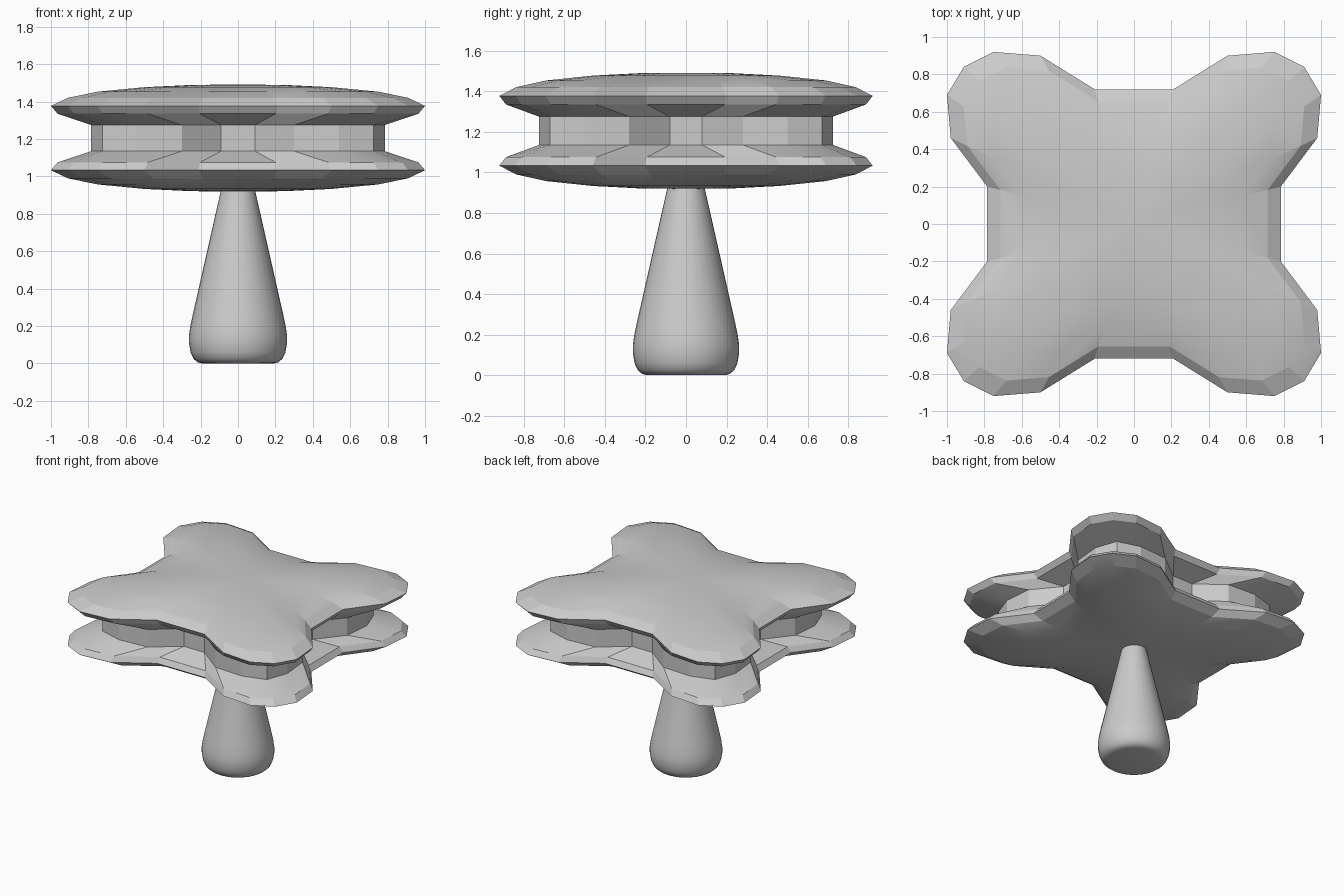
import bpy
import bmesh
import math

cube = bpy.data.objects.get("Cube")
if cube:
    bpy.data.objects.remove(cube)

grey = bpy.data.materials.new("plain grey")
grey.use_nodes = True
colour = (0.6, 0.6, 0.6, 1)
grey.diffuse_color = colour
grey.node_tree.nodes["Principled BSDF"].inputs["Base Color"].default_value = colour

# One quarter of the four-lobed outline, for the rim and for the narrow core
RIM = [(0.785, 0.2), (0.98, 0.46), (1.0, 0.69), (0.91, 0.84),
       (0.75, 0.92), (0.5, 0.9), (0.21, 0.72)]
CORE = [(0.6, 0.08), (0.765, 0.28), (0.785, 0.5), (0.725, 0.67),
        (0.54, 0.725), (0.3, 0.71), (0.09, 0.55)]


def full_outline(quarter):
    """Mirror a quarter outline into a closed counter-clockwise loop."""
    half = quarter + [(-x, y) for x, y in reversed(quarter)]
    return half + [(-x, -y) for x, y in half]


def scaled(points, s):
    return [(x * s, y * s) for x, y in points]


def loft(name, layers, angle):
    """Bridge (outline, height) layers from bottom to top and cap the ends."""
    bm = bmesh.new()
    rings = [[bm.verts.new((x, y, z)) for x, y in pts] for pts, z in layers]
    n = len(rings[0])
    for low, high in zip(rings, rings[1:]):
        for i in range(n):
            j = (i + 1) % n
            bm.faces.new((low[i], low[j], high[j], high[i]))
    bm.faces.new(rings[0][::-1])
    bm.faces.new(rings[-1])
    bmesh.ops.recalc_face_normals(bm, faces=bm.faces)
    mesh = bpy.data.meshes.new(name)
    bm.to_mesh(mesh)
    bm.free()
    mesh.materials.append(grey)
    obj = bpy.data.objects.new(name, mesh)
    bpy.context.collection.objects.link(obj)
    bpy.ops.object.select_all(action="DESELECT")
    obj.select_set(True)
    bpy.context.view_layer.objects.active = obj
    bpy.ops.object.shade_smooth_by_angle(angle=math.radians(angle))
    return obj


rim, core = full_outline(RIM), full_outline(CORE)
MID = 1.205

# Domed plate: flared underside, bevelled rim, shallow dome (heights from MID)
plate = [(core, 0.07), (scaled(rim, 0.965), 0.13), (rim, 0.172),
         (scaled(rim, 0.91), 0.215), (scaled(rim, 0.75), 0.248),
         (scaled(rim, 0.5), 0.272), (scaled(rim, 0.25), 0.284),
         (scaled(rim, 0.05), 0.286)]
loft("upper_plate", [(p, MID + h) for p, h in plate], 12)
loft("lower_plate", [(p, MID - h) for p, h in reversed(plate)], 12)

# Narrow lobed core between the plates
loft("core", [(core, MID - 0.075), (core, MID + 0.075)], 5)

# Round tapered handle with a rounded foot
handle = [(0.19, 0), (0.215, 0.006), (0.238, 0.025), (0.254, 0.06),
          (0.262, 0.11), (0.262, 0.15), (0.255, 0.2), (0.24, 0.27),
          (0.095, 0.91), (0.085, 0.96)]
SIDES = 32
unit = [(math.cos(math.tau * i / SIDES), math.sin(math.tau * i / SIDES))
        for i in range(SIDES)]
loft("handle", [(scaled(unit, r), z) for r, z in handle], 30)
